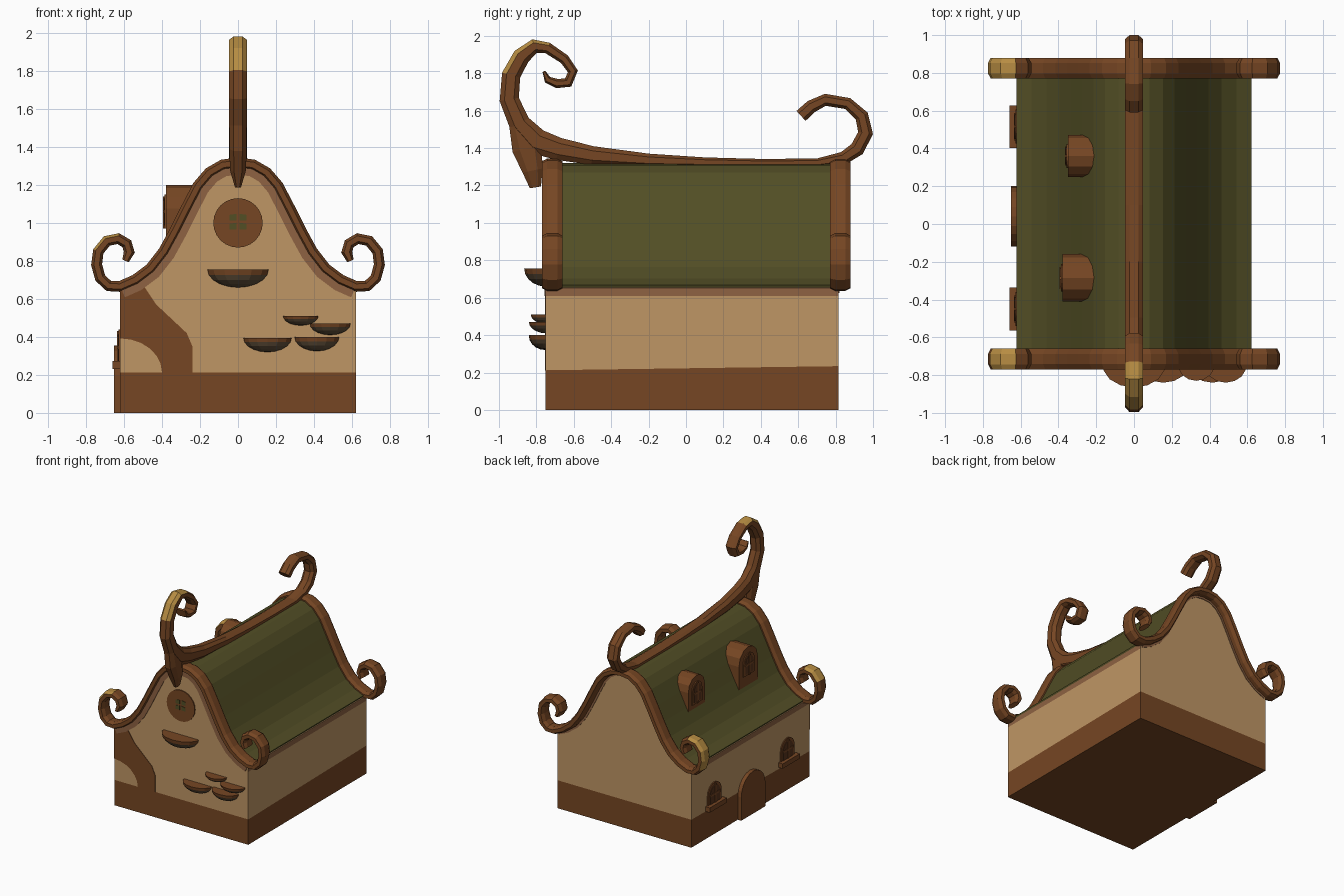
import bpy, bmesh, math
from mathutils import Vector

cube = bpy.data.objects.get("Cube")
if cube:
    bpy.data.objects.remove(cube, do_unlink=True)


def material(name, *rgb):
    lin = [((c / 255 + 0.055) / 1.055) ** 2.4 for c in rgb] + [1.0]
    m = bpy.data.materials.new(name)
    m.use_nodes = True
    m.diffuse_color = lin
    m.node_tree.nodes["Principled BSDF"].inputs["Base Color"].default_value = lin
    return m


TAN = material("tan plaster", 191, 150, 101)
BROWN = material("timber brown", 118, 70, 35)
GREEN = material("roof green", 82, 78, 37)
GOLD = material("worn gold", 182, 140, 66)
BAND = material("faded brown", 142, 98, 66)
GREY = material("fungus grey brown", 100, 82, 60)
DARK = material("dark pane brown", 88, 52, 28)

# Plane mappings: (u, v, depth) to model space
front = lambda u, v, d: (u, d, v)
side = lambda u, v, d: (d, u, v)


def finish(name, bm, mats, rule=None):
    bmesh.ops.recalc_face_normals(bm, faces=bm.faces)
    bm.normal_update()
    if rule:
        for f in bm.faces:
            f.material_index = rule(f.calc_center_median(), f.normal)
    me = bpy.data.meshes.new(name)
    bm.to_mesh(me)
    bm.free()
    for m in mats:
        me.materials.append(m)
    ob = bpy.data.objects.new(name, me)
    bpy.context.collection.objects.link(ob)
    return ob


def prism_mesh(pts, plane, d0, d1):
    bm = bmesh.new()
    a, b = [[bm.verts.new(plane(u, v, d)) for u, v in pts] for d in (d0, d1)]
    bm.faces.new(a)
    bm.faces.new(b[::-1])
    for i in range(len(pts)):
        j = (i + 1) % len(pts)
        bm.faces.new((a[i], b[i], b[j], a[j]))
    return bm


def prism(name, pts, plane, d0, d1, mat):
    return finish(name, prism_mesh(pts, plane, d0, d1), [mat])


def normals(pts):
    out = []
    for i in range(len(pts)):
        p, q = pts[max(i - 1, 0)], pts[min(i + 1, len(pts) - 1)]
        t = Vector((q[0] - p[0], q[1] - p[1])).normalized()
        out.append(Vector((-t.y, t.x)))
    return out


def ribbon(pts, inner, outer):
    ns = normals(pts)
    move = lambda d: [(p[0] + n.x * d, p[1] + n.y * d) for p, n in zip(pts, ns)]
    return move(outer) + move(inner)[::-1]


def sweep(name, pts, plane, centre, depth, mats, rule=None):
    """Octagonal beam along points (u, v, half thickness[, depth factor])."""
    section = [(1, .5), (.5, 1), (-.5, 1), (-1, .5), (-1, -.5), (-.5, -1), (.5, -1), (1, -.5)]
    bm = bmesh.new()
    rings = []
    for p, n in zip(pts, normals(pts)):
        k = depth * (p[3] if len(p) > 3 else 1)
        rings.append([bm.verts.new(plane(p[0] + n.x * a * p[2], p[1] + n.y * a * p[2],
                                         centre + b * k)) for a, b in section])
    for r, s in zip(rings, rings[1:]):
        for i in range(8):
            j = (i + 1) % 8
            bm.faces.new((r[i], r[j], s[j], s[i]))
    bm.faces.new(rings[0][::-1])
    bm.faces.new(rings[-1])
    return finish(name, bm, mats, rule)


def arch(c, z0, half, top, n=8):
    spring = top - half
    arc = [(c + half * math.cos(math.pi * i / n), spring + half * math.sin(math.pi * i / n))
           for i in range(n + 1)]
    return [(c + half, z0)] + arc + [(c - half, z0)]


def mirrored(pts):
    return [(-p[0],) + tuple(p[1:]) for p in pts[:0:-1]] + pts


# Roof outline, one half, and the curl that ends it
slope = [(0, 1.315), (.08, 1.305), (.15, 1.265), (.21, 1.195), (.27, 1.08), (.33, .96),
         (.39, .85), (.46, .76), (.54, .70), (.62, .665)]
curl = [(.68, .668), (.725, .71), (.744, .78), (.735, .85), (.69, .905), (.63, .917),
        (.585, .89), (.572, .845), (.592, .80)]
outline = mirrored(slope)

# House walls with a brown base and a faded band under the eaves
walls = [(-.62, 0)] + [(x, z - .012) for x, z in outline] + [(.62, 0)]
bm = prism_mesh(walls, front, -.75, .815)
base_normal = Vector((0, -.014, 1))
for co, no in (((0, -.75, .212), base_normal), ((0, 0, .61), Vector((0, 0, 1)))):
    bmesh.ops.bisect_plane(bm, geom=bm.verts[:] + bm.edges[:] + bm.faces[:],
                           plane_co=co, plane_no=no)


def wall_rule(c, n):
    if c.z < .22:
        return 1
    return 2 if c.z > .61 and abs(n.x) > .9 else 0


finish("house_walls", bm, [TAN, BROWN, BAND], wall_rule)
prism("front_gable_band", ribbon(outline, -.062, -.01), front, -.756, -.74, BAND)
prism("back_gable_band", ribbon(outline, -.045, -.01), front, .80, .82, BAND)

# Painted brown corner with a round tan gap
corner = [(-.62 + .22 * math.cos(a * math.pi / 12), .212 + .18 * math.sin(a * math.pi / 12))
          for a in range(7)]
prism("front_corner_paint", corner + [(-.62, .65), (-.51, .69), (-.43, .57), (-.27, .42),
      (-.24, .35), (-.24, .212)], front, -.754, -.745, BROWN)

# Roof
prism("roof", ribbon(outline, -.02, .004), front, -.70, .81, GREEN)

# Curled gable trims
trim_path = [(x, z, .029) for x, z in mirrored(slope + curl)]
trim_path[0] = trim_path[0][:2] + (.018,)
trim_path[-1] = trim_path[-1][:2] + (.018,)
sweep("front_gable_trim", trim_path, front, -.715, .055, [BROWN, GOLD],
      lambda c, n: int(c.x < -.66 and c.z > .86 and n.z > .3))
sweep("back_gable_trim", trim_path, front, .825, .055, [BROWN, GOLD],
      lambda c, n: int(c.x < -.62 and c.z > .72 and abs(n.y) < .9 and n.z - n.x > .3))

# Ridge beam rising into a scroll at each end
ridge = [(.615, 1.572, .036), (.67, 1.622, .035), (.745, 1.658, .032), (.865, 1.638, .032),
         (.94, 1.57, .037), (.96, 1.48, .04), (.915, 1.395, .04), (.84, 1.345, .035),
         (.7, 1.322, .022), (.4, 1.32, .022), (.1, 1.325, .025), (-.2, 1.335, .035),
         (-.5, 1.36, .05), (-.68, 1.395, .06), (-.8, 1.435, .07), (-.89, 1.53, .058),
         (-.945, 1.66, .052), (-.935, 1.79, .05), (-.88, 1.89, .047), (-.81, 1.945, .038),
         (-.74, 1.935, .03), (-.65, 1.875, .027), (-.605, 1.81, .027), (-.63, 1.75, .027),
         (-.69, 1.745, .025), (-.74, 1.765, .02), (-.76, 1.81, .008)]
sweep("ridge_beam", ridge, side, 0, .047, [BROWN, GOLD],
      lambda c, n: int(c.y < -.7 and c.z > 1.83 and abs(n.x) < .9 and n.z - n.y > .3))
sweep("ridge_front_spike", [(-.805, 1.19, .03, .35), (-.82, 1.28, .055, .9),
      (-.85, 1.4, .08, 1), (-.89, 1.53, .057, 1)], side, 0, .046, [BROWN])

# Round front window
disc = [(.13 * math.cos(i * math.pi / 12), 1.0 + .13 * math.sin(i * math.pi / 12))
        for i in range(24)]
prism("round_window", disc, front, -.758, -.745, BROWN)
for sx, name in ((-1, "right"), (1, "left")):
    for z in (.965, 1.012):
        a, b = sx * .008, sx * .045
        prism("round_window_pane_" + name, [(a, z), (b, z), (b, z + .03), (a, z + .036)],
              front, -.761, -.75, GREEN)


# Arched window: frame, pane and glazing bars
def window(name, c, z0, half, top, x):
    prism(name + "_frame", arch(c, z0, half, top), side, x - .008, x + .02, BROWN)
    prism(name + "_pane", arch(c, z0 + .015, half * .72, top - half * .28), side,
          x - .012, x, DARK)
    mid = (z0 + top) / 2
    for y0, y1, v0, v1 in ((c - .008, c + .008, z0, top - .01),
                           (c - half * .8, c + half * .8, mid - .008, mid + .008)):
        prism(name + "_bar", [(y0, v0), (y1, v0), (y1, v1), (y0, v1)], side,
              x - .016, x, BROWN)


# Side wall windows with sills, and the door
for name, y in (("back", .515), ("front", -.45)):
    window(name + "_side_window", y, .25, .09, .44, -.62)
    prism(name + "_sill", [(y - .113, .232), (y + .113, .232), (y + .113, .272),
          (y - .113, .272)], side, -.66, -.61, BROWN)
prism("side_door", arch(.04, 0, .16, .355, 10), side, -.652, -.61, BROWN)

# Dormers
for name, y, half, x in (("back", .36, .11, -.35), ("front", -.285, .125, -.378)):
    prism(name + "_dormer", arch(y, .87, half, 1.2, 6), side, x, -.1, BROWN)
    window(name + "_dormer_window", y, .97, half * .58, 1.15, x)

# Shelf fungi on the front wall
for x, top, half, height, reach in ((0, .755, .165, .095, .115), (.155, .395, .13, .075, .09),
                                    (.415, .4, .12, .075, .09), (.33, .51, .095, .05, .08),
                                    (.485, .47, .11, .06, .09)):
    bm = bmesh.new()
    bmesh.ops.create_uvsphere(bm, u_segments=14, v_segments=10, radius=1)
    bmesh.ops.delete(bm, geom=[v for v in bm.verts if v.co.z > .05], context='VERTS')
    bmesh.ops.holes_fill(bm, edges=[e for e in bm.edges if e.is_boundary], sides=0)
    for v in bm.verts:
        v.co = (x + v.co.x * half, -.75 + v.co.y * reach, top + v.co.z * height)
    finish("shelf_fungus", bm, [GREY, BROWN],
           lambda c, n, t=top, h=height: int(c.z > t - h * .2))
